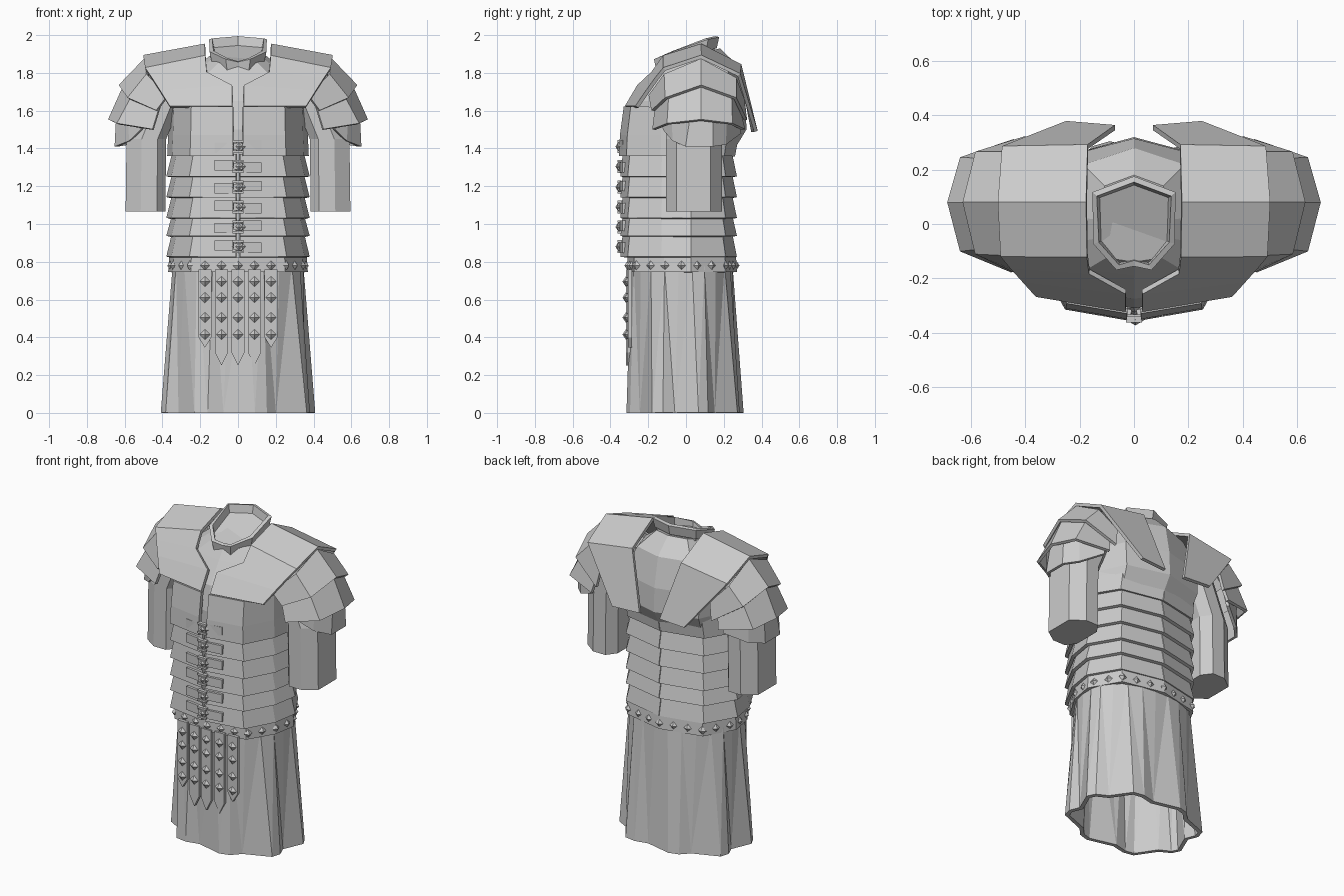
import bpy, bmesh, math
from mathutils import Vector, Matrix

if "Cube" in bpy.data.objects:
    bpy.data.objects.remove(bpy.data.objects["Cube"])

HALF = [(0, -1), (.68, -.89), (.93, -.38), (1, .1), (.72, .78), (0, 1)]


def finish(name, bm, mirror=False, thick=0):
    bmesh.ops.recalc_face_normals(bm, faces=bm.faces)
    me = bpy.data.meshes.new(name)
    bm.to_mesh(me)
    bm.free()
    ob = bpy.data.objects.new(name, me)
    bpy.context.collection.objects.link(ob)
    if thick:
        m = ob.modifiers.new("thickness", 'SOLIDIFY')
        m.thickness, m.offset = thick, 0
    if mirror:
        ob.modifiers.new("mirror", 'MIRROR').use_clip = True
    return ob


def loft(name, rings, closed=False, caps=(), mirror=False, thick=0):
    bm = bmesh.new()
    vs = [[bm.verts.new(p) for p in r] for r in rings]
    n = len(rings[0])
    for a, b in zip(vs, vs[1:]):
        for i in range(n if closed else n - 1):
            j = (i + 1) % n
            bm.faces.new((a[i], a[j], b[j], b[i]))
    for c in caps:
        bm.faces.new(vs[c])
    return finish(name, bm, mirror, thick)


def section(z, sx, yf, yb, gap=0, tilt=0):
    # half outline of the body; gap opens the front centre only
    pts = [(x * sx, y * (yf if y < 0 else yb)) for x, y in HALF]
    pts[0] = (gap, pts[0][1])
    return [(x, y, z + tilt * y) for x, y in pts]


def full(pts):
    return pts + [(-x, y, z) for x, y, z in pts[-2:0:-1]]


def add_stud(bm, loc, r, ang=0, sy=1.0):
    m = Matrix.Translation(loc) @ Matrix.Rotation(ang, 4, 'Z') @ Matrix.Diagonal((1, sy, 1, 1))
    bmesh.ops.create_uvsphere(bm, u_segments=4, v_segments=2, radius=r, matrix=m)


def add_box(bm, loc, size, ang=0):
    m = Matrix.Translation(loc) @ Matrix.Rotation(ang, 4, 'Z') @ Matrix.Diagonal((*size, 1))
    bmesh.ops.create_cube(bm, size=1, matrix=m)


# Inner torso
loft("torso", [full(section(*s)) for s in [
    (.76, .33, .28, .23), (1.36, .34, .31, .235), (1.5, .365, .31, .32),
    (1.65, .37, .275, .315), (1.80, .26, .19, .28, 0, .12), (1.885, .15, .14, .18, 0, .25)]],
    closed=True, caps=(0, -1))

# Overlapping girth bands, flared downwards
for k, (lo, hi) in enumerate([(.825, .95), (.935, 1.045), (1.03, 1.15), (1.14, 1.26), (1.25, 1.37)]):
    loft(f"girth_band_{k + 1}", [section(lo, .37, .338, .26, .01), section(hi, .34, .325, .235, .01)],
         mirror=True, thick=.02)

# Breast band with front slit
loft("breast_band", [section(1.36, .365, .345, .25, .025), section(1.47, .36, .34, .27, .025),
                     section(1.62, .355, .32, .29, .025)], mirror=True, thick=.02)

# Pleated skirt: smooth at the waist, folded at the hem
N = 24
waist, hem = [], []
for i in range(N):
    a = 2 * math.pi * (i + .5) / N
    c, s = math.cos(a), math.sin(a)
    q = (abs(c) ** 2.25 + abs(s) ** 2.25) ** (-1 / 2.25)
    waist.append((c * q * .335, s * q * (.28 if s < 0 else .235), .78))
    a += (.09, -.02, -.09)[i % 3]
    q *= (1.03, 1.0, .89)[i % 3]
    hem.append((math.cos(a) * q * .393, math.sin(a) * q * (.30 if s < 0 else .29), 0))
loft("skirt", [waist, hem], closed=True, thick=.025)
bm = bmesh.new()
bm.from_mesh(bpy.data.meshes["skirt"])
bmesh.ops.triangulate(bm, faces=bm.faces)
bm.to_mesh(bpy.data.meshes["skirt"])
bm.free()

# Belt and its studs
loft("belt", [full(section(.745, .36, .30, .26)), full(section(.825, .355, .30, .255))], closed=True, thick=.02)
path = [Vector(p) for p in full(section(.78, .365, .308, .265))]
path.append(path[0])
total = sum((b - a).length for a, b in zip(path, path[1:]))
bm = bmesh.new()
count = 24
for i in range(count):
    d = total * i / count
    for a, b in zip(path, path[1:]):
        if d <= (b - a).length:
            e = (b - a).normalized()
            add_stud(bm, a + e * d, .027, math.atan2(e.y, e.x), .7)
            break
        d -= (b - a).length
finish("belt_studs", bm)

# Hanging apron straps with pointed tips, and studs
bm = bmesh.new()
studs = bmesh.new()
for x, low in [(-.175, .40), (-.0875, .32), (0, .32), (.0875, .32), (.175, .40)]:
    y = -.308 + abs(x) * .07
    tip = low - (.055 if low > .35 else .07)
    out = [(x - .034, .76), (x + .034, .76), (x + .034, low), (x, tip), (x - .034, low)]
    f = bm.faces.new([bm.verts.new((px, y - .01, pz)) for px, pz in out])
    ext = bmesh.ops.extrude_face_region(bm, geom=[f])
    bmesh.ops.translate(bm, vec=(0, .02, 0), verts=[v for v in ext['geom'] if isinstance(v, bmesh.types.BMVert)])
    for z in (.695, .61, .505, .415):
        add_stud(studs, (x, y - .01, z), .028, 0, .65)
finish("apron_straps", bm)
finish("apron_studs", studs)

# Front fastenings: hinge leaves and a centre buckle per band
bm = bmesh.new()
for k, z in enumerate((1.41, 1.305, 1.195, 1.09, .985, .88)):
    for s in (-1, 1):
        dz = .006 * s * (-1) ** k
        add_box(bm, (s * .075, -.336, z + dz), (.1, .016, .055), s * .13)
    add_box(bm, (0, -.348, z), (.05, .03, .035))
    for dz in (-.028, .028):
        add_box(bm, (0, -.352, z + dz), (.06, .022, .012))
    add_stud(bm, (.005, -.352, z), .036, 0, .6)
finish("front_buckles", bm)

# Main shoulder guards: chest front, over the top, down the back
inner = [(.03, -.315, 1.62), (.03, -.25, 1.73), (.165, -.175, 1.80), (.172, -.115, 1.885),
         (.175, .08, 1.945), (.17, .285, 1.84), (.07, .355, 1.49)]
outer = [(.36, -.26, 1.62), (.41, -.205, 1.70), (.455, -.155, 1.77), (.49, -.115, 1.82),
         (.50, .08, 1.885), (.485, .28, 1.79), (.25, .37, 1.49)]
loft("shoulder_guard", [inner, outer], mirror=True, thick=.02)

# Upper arm lames
lames = [
    ([(.37, -.19, 1.68), (.48, -.11, 1.79), (.49, .08, 1.87), (.48, .26, 1.77), (.38, .30, 1.66)],
     [(.43, -.175, 1.60), (.58, -.105, 1.665), (.625, .08, 1.73), (.58, .26, 1.665), (.40, .315, 1.55)]),
    ([(.41, -.155, 1.63), (.55, -.085, 1.69), (.595, .08, 1.74), (.55, .235, 1.69), (.42, .28, 1.60)],
     [(.45, -.17, 1.50), (.635, -.095, 1.53), (.68, .08, 1.55), (.635, .24, 1.53), (.44, .305, 1.50)]),
    ([(.48, -.12, 1.56), (.58, -.07, 1.60), (.635, .03, 1.60), (.635, .14, 1.60), (.58, .21, 1.60), (.45, .27, 1.57)],
     [(.51, -.115, 1.50), (.57, -.065, 1.44), (.645, .0, 1.41), (.645, .14, 1.41), (.58, .205, 1.42), (.46, .285, 1.48)])]
for k, (up, low) in enumerate(lames):
    loft(f"arm_lame_{k + 1}", [up, low], mirror=True, thick=.018)

# Sleeves, leaning into the torso at the top
octa = [(.385, -.05), (.43, -.105), (.515, -.105), (.595, -.05), (.595, .13), (.515, .19), (.43, .19), (.385, .13)]
loft("sleeve", [[(x - d, y, z) for x, y in octa] for z, d in ((1.065, 0), (1.45, .005), (1.71, .11))],
     closed=True, caps=(0, -1), mirror=True)

# Tilted neck collar
top = full([(0, .165, 1.992), (.145, .11, 1.98), (.14, -.07, 1.915), (.06, -.16, 1.875), (0, -.145, 1.86)])
bot = [(x * .92, y * .92, z - .06) for x, y, z in top]
loft("collar", [top, bot], closed=True, thick=.022)
loft("neck_base", [[(x, y, z + .015) for x, y, z in bot], [(x, y, 1.78) for x, y, z in bot]],
     closed=True, caps=(0, -1))
